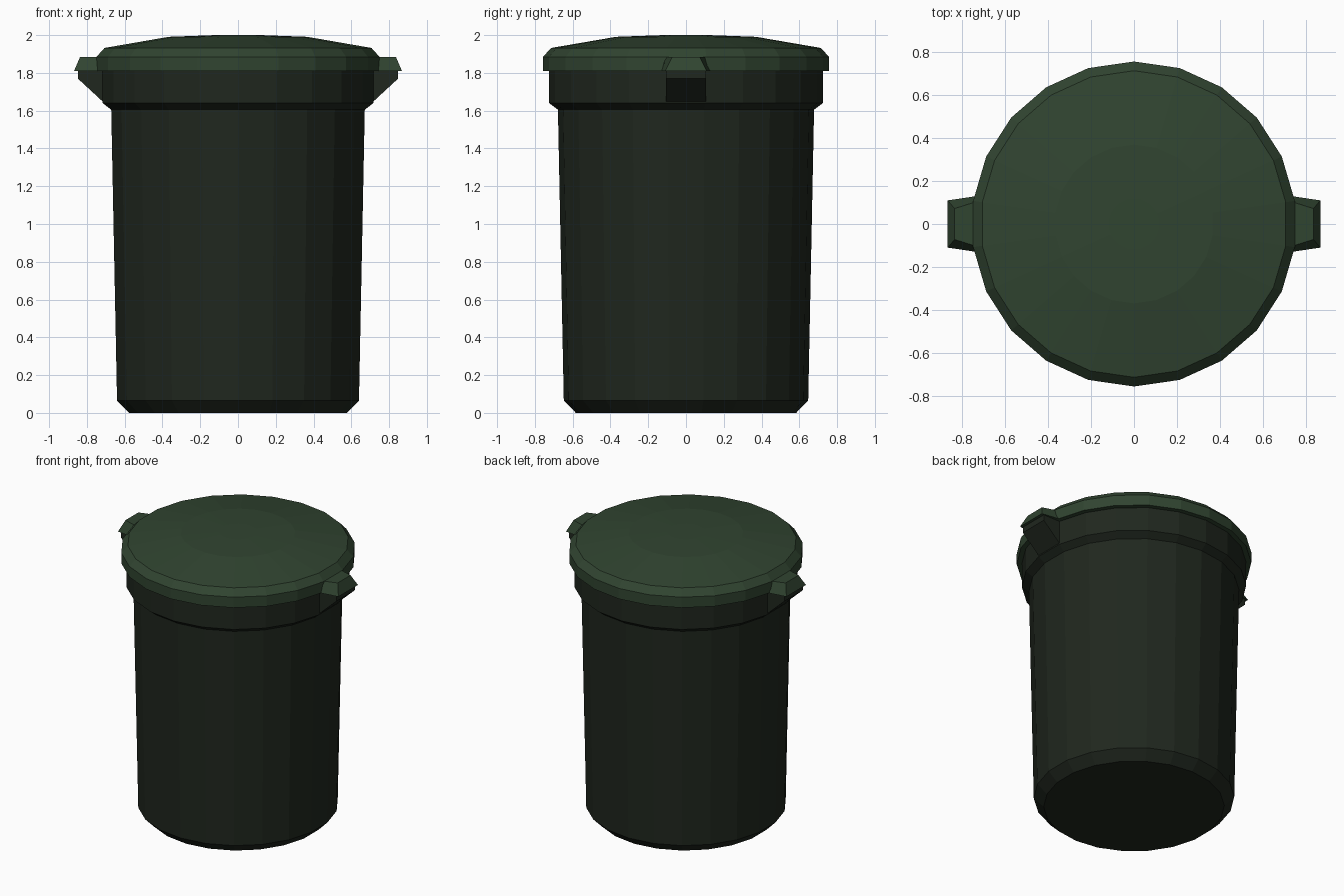
import bpy, bmesh, math

if "Cube" in bpy.data.objects:
    bpy.data.objects.remove(bpy.data.objects["Cube"])

SIDES = 22


def material(name, rgb):
    m = bpy.data.materials.new(name)
    m.diffuse_color = (*rgb, 1)
    m.use_nodes = True
    m.node_tree.nodes["Principled BSDF"].inputs["Base Color"].default_value = m.diffuse_color
    return m


def finish(name, bm, mat):
    bmesh.ops.recalc_face_normals(bm, faces=bm.faces)
    me = bpy.data.meshes.new(name)
    bm.to_mesh(me)
    bm.free()
    me.materials.append(mat)
    ob = bpy.data.objects.new(name, me)
    bpy.context.collection.objects.link(ob)
    return ob


def lathe(name, profile, mat):
    """Flat-sided turned solid from (radius, z) pairs, capped at both ends."""
    bm = bmesh.new()
    rings = []
    for r, z in profile:
        angles = [math.pi / 2 + 2 * math.pi * i / SIDES for i in range(SIDES)]
        rings.append([bm.verts.new((r * math.cos(a), r * math.sin(a), z)) for a in angles])
    for low, high in zip(rings, rings[1:]):
        for i in range(SIDES):
            j = (i + 1) % SIDES
            bm.faces.new((low[i], low[j], high[j], high[i]))
    bm.faces.new(rings[0])
    bm.faces.new(rings[-1])
    return finish(name, bm, mat)


def loft(name, sections, side, mat):
    """Solid through stations of (x, z, half width) loops, one loop per level."""
    bm = bmesh.new()
    loops = []
    for section in sections:
        pts = [(x, y, z) for x, z, y in section]
        pts += [(x, -y, z) for x, z, y in reversed(section)]
        loops.append([bm.verts.new((side * x, y, z)) for x, y, z in pts])
    for a, b in zip(loops, loops[1:]):
        for i in range(len(a)):
            j = (i + 1) % len(a)
            bm.faces.new((a[i], a[j], b[j], b[i]))
    bm.faces.new(loops[0])
    bm.faces.new(loops[-1])
    return finish(name, bm, mat)


body_mat = material("dark_plastic", (0.014, 0.02, 0.013))
lid_mat = material("green_plastic", (0.03, 0.058, 0.03))

# Tapered bin with chamfered foot and wider collar
lathe("bin_body", [(0.583, 0), (0.647, 0.065), (0.678, 1.605),
                   (0.724, 1.64), (0.724, 1.812)], body_mat)

# Overhanging lid with a bevelled rim and shallow dome
lathe("lid", [(0.715, 1.81), (0.757, 1.81), (0.757, 1.885), (0.714, 1.932),
              (0.37, 1.991), (0.12, 2.0)], lid_mat)

for side, label in ((1, "right"), (-1, "left")):
    # Wedge grip under the lid
    loft(label + "_grip", [[(0.66, 1.60, 0.105), (0.675, 1.61, 0.105)],
                           [(0.66, 1.77, 0.105), (0.848, 1.77, 0.105)],
                           [(0.66, 1.812, 0.105), (0.848, 1.812, 0.105)]], side, body_mat)
    # Chamfered lid tab above the grip
    loft(label + "_lid_tab", [[(0.70, 1.81, 0.135), (0.868, 1.81, 0.11)],
                              [(0.70, 1.885, 0.115), (0.836, 1.885, 0.072)]], side, lid_mat)
